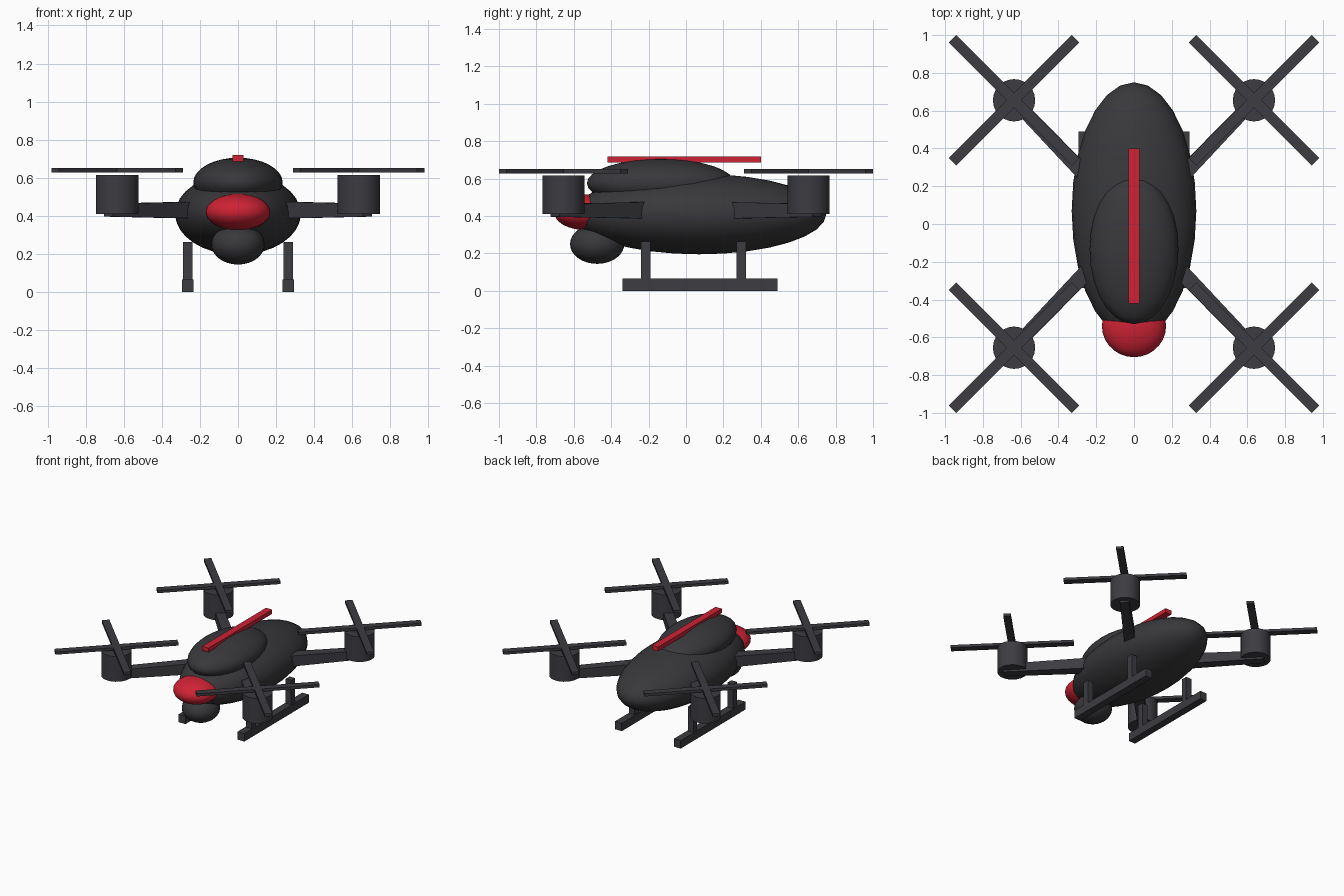
import bpy, math

if "Cube" in bpy.data.objects:
    bpy.data.objects.remove(bpy.data.objects["Cube"])


def make_material(name, rgb):
    m = bpy.data.materials.new(name)
    m.diffuse_color = (*rgb, 1)
    m.use_nodes = True
    m.node_tree.nodes["Principled BSDF"].inputs["Base Color"].default_value = m.diffuse_color
    return m


shell = make_material("charcoal shell", (0.040, 0.040, 0.044))
frame = make_material("dark grey frame", (0.046, 0.045, 0.054))
red = make_material("red accent", (0.62, 0.016, 0.035))


def finish(name, mat, smooth=False):
    ob = bpy.context.object
    ob.name = name
    ob.data.materials.append(mat)
    bpy.ops.object.transform_apply(location=False, rotation=False, scale=True)
    if smooth:
        bpy.ops.object.shade_smooth_by_angle(angle=math.radians(35))
    return ob


def ellipsoid(name, loc, radii, mat):
    bpy.ops.mesh.primitive_uv_sphere_add(segments=28, ring_count=16, radius=1, location=loc)
    bpy.context.object.scale = radii
    return finish(name, mat, True)


def box(name, loc, size, mat, turn=0):
    bpy.ops.mesh.primitive_cube_add(size=1, location=loc, rotation=(0, 0, turn))
    bpy.context.object.scale = size
    return finish(name, mat)


# Fuselage, canopy, nose and camera pod
ellipsoid("fuselage", (0, 0.07, 0.41), (0.33, 0.68, 0.215), shell)
ellipsoid("canopy", (0, -0.135, 0.575), (0.235, 0.395, 0.13), shell)
ellipsoid("nose", (0, -0.54, 0.42), (0.17, 0.165, 0.095), red)
ellipsoid("camera_pod", (0, -0.475, 0.25), (0.14, 0.145, 0.106), shell)

# Top stripe rail
box("top_rail", (0, -0.01, 0.702), (0.056, 0.82, 0.034), red)

for sx, side in ((-1, "left"), (1, "right")):
    for sy, end in ((-1, "front"), (1, "rear")):
        tag = f"{end}_{side}"
        mx, my = sx * 0.635, sy * 0.655

        # Tapered arm running diagonally out to under the motor
        x0, y0, x1, y1 = 0.2, 0.2, 0.68, 0.70
        angle = math.atan2(sy * (y1 - y0), sx * (x1 - x0))
        arm = box(f"arm_{tag}", (sx * (x0 + x1) / 2, sy * (y0 + y1) / 2, 0.43),
                  (math.hypot(x1 - x0, y1 - y0), 0.085, 0.09), frame, angle)
        for v in arm.data.vertices:
            if v.co.x > 0:
                v.co.y *= 0.8
                v.co.z *= 0.76

        # Motor can
        bpy.ops.mesh.primitive_cylinder_add(vertices=24, radius=0.112, depth=0.205,
                                            location=(mx, my, 0.5125))
        finish(f"motor_{tag}", frame, True)

        # Crossed rotor blades
        for i in (0, 1):
            box(f"blade_{tag}_{i + 1}", (mx, my, 0.639), (0.92, 0.056, 0.022), frame,
                math.radians(45 + 90 * i))

    # Landing skid and its two legs
    box(f"skid_{side}", (sx * 0.265, 0.075, 0.0325), (0.06, 0.83, 0.065), frame)
    for y, end in ((-0.215, "front"), (0.295, "rear")):
        box(f"leg_{end}_{side}", (sx * 0.265, y, 0.16), (0.05, 0.05, 0.205), frame)
